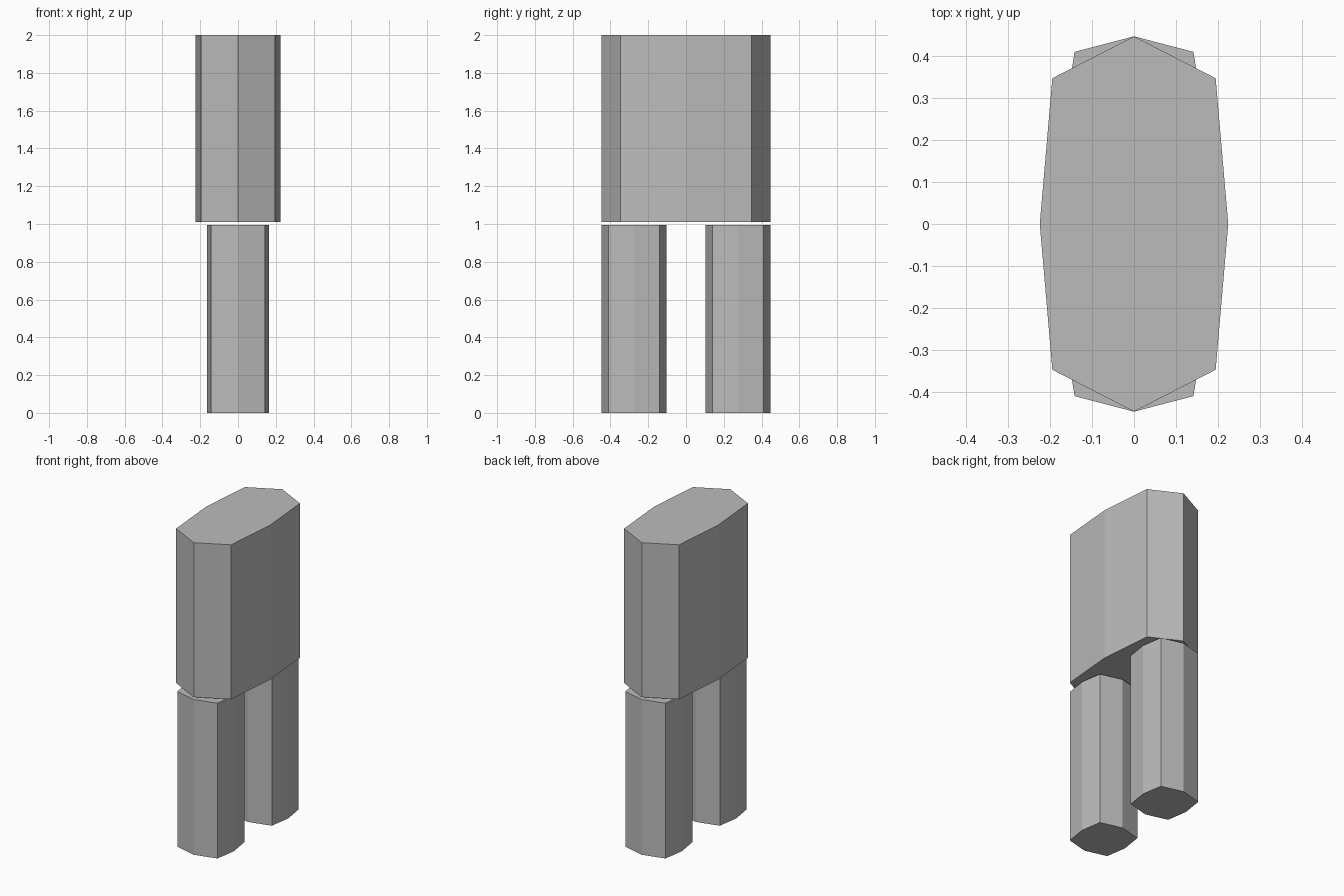
import bpy
import bmesh

if "Cube" in bpy.data.objects:
    bpy.data.objects.remove(bpy.data.objects["Cube"])

grey = bpy.data.materials.new("plain grey")
grey.diffuse_color = (0.5, 0.5, 0.5, 1)
grey.use_nodes = True
grey.node_tree.nodes["Principled BSDF"].inputs["Base Color"].default_value = grey.diffuse_color


def octagon_prism(name, cy, side_x, corner, tip_y, z0, z1):
    """Upright eight-sided block, symmetric in x and about y = cy."""
    cx, c = corner
    outline = [(side_x, 0), (cx, c), (0, tip_y), (-cx, c),
               (-side_x, 0), (-cx, -c), (0, -tip_y), (cx, -c)]
    bm = bmesh.new()
    base = bm.faces.new([bm.verts.new((x, y + cy, z0)) for x, y in outline])
    top = bmesh.ops.extrude_face_region(bm, geom=[base])["geom"]
    bmesh.ops.translate(bm, vec=(0, 0, z1 - z0),
                        verts=[v for v in top if isinstance(v, bmesh.types.BMVert)])
    bmesh.ops.recalc_face_normals(bm, faces=bm.faces)
    mesh = bpy.data.meshes.new(name)
    bm.to_mesh(mesh)
    bm.free()
    mesh.materials.append(grey)
    obj = bpy.data.objects.new(name, mesh)
    bpy.context.collection.objects.link(obj)
    return obj


# Wide upper body
octagon_prism("torso", 0, 0.225, (0.195, 0.348), 0.448, 1.01, 2.0)

# Two separate legs beneath it
for name, y in (("front_leg", -0.275), ("back_leg", 0.275)):
    octagon_prism(name, y, 0.163, (0.142, 0.136), 0.173, 0.0, 0.995)
